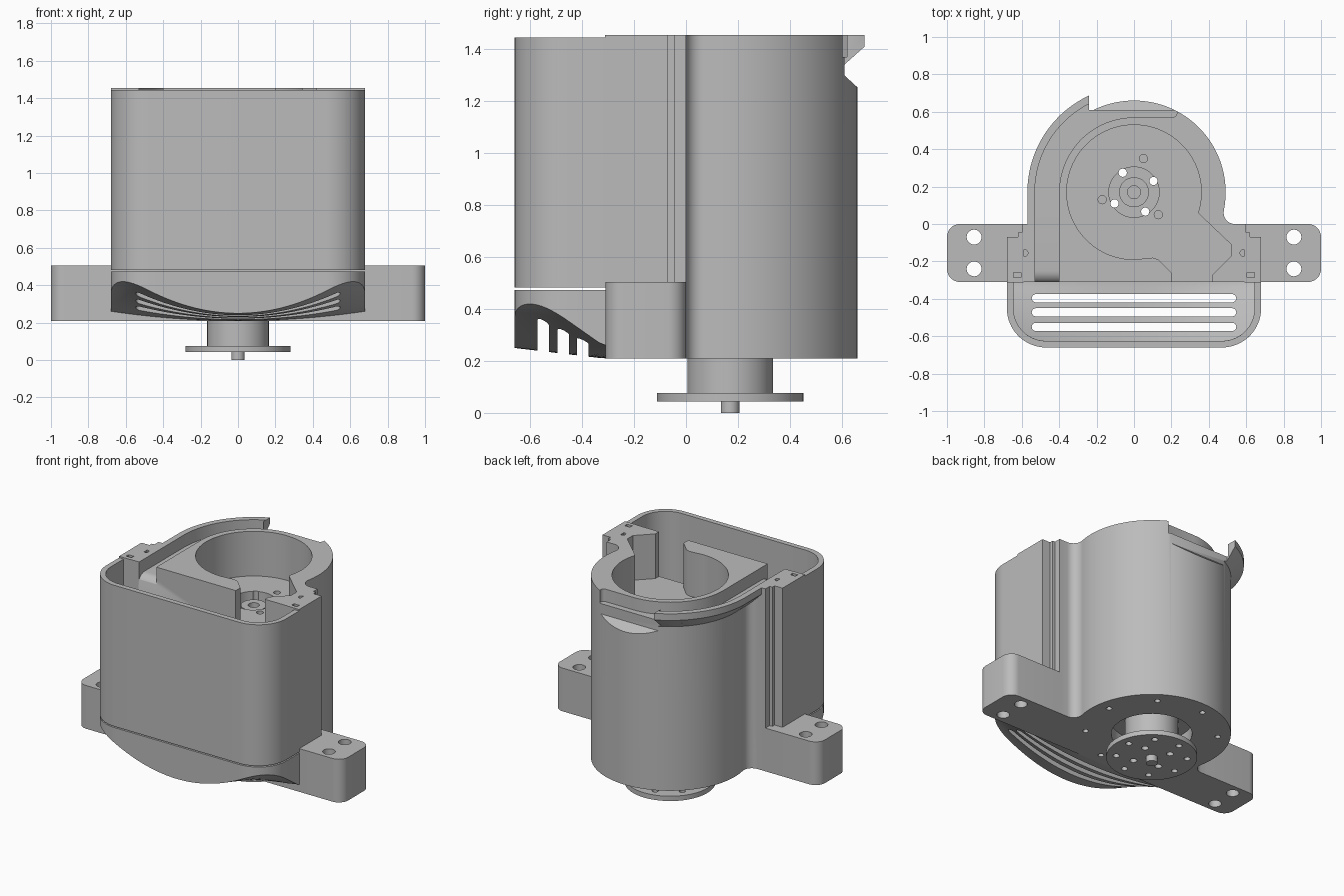
import bpy, bmesh, math
from mathutils import Matrix

cube = bpy.data.objects.get("Cube")
if cube:
    bpy.data.objects.remove(cube, do_unlink=True)

grey = bpy.data.materials.new("plain_grey")
grey.use_nodes = True
grey.diffuse_color = (0.5, 0.5, 0.5, 1)
grey.node_tree.nodes["Principled BSDF"].inputs["Base Color"].default_value = (0.5, 0.5, 0.5, 1)

CY = 0.17             # y of the round chamber axis
BASE, TOP = 0.21, 1.455


def finish(name, bm):
    bmesh.ops.remove_doubles(bm, verts=bm.verts, dist=1e-5)
    bmesh.ops.recalc_face_normals(bm, faces=bm.faces)
    mesh = bpy.data.meshes.new(name)
    bm.to_mesh(mesh)
    bm.free()
    ob = bpy.data.objects.new(name, mesh)
    bpy.context.collection.objects.link(ob)
    mesh.materials.append(grey)
    return ob


def prism(name, pts, lo, hi, along_x=False):
    """Extrude an outline along z, or a y-z outline along x."""
    bm = bmesh.new()
    place = (lambda p, h: (h, p[0], p[1])) if along_x else (lambda p, h: (p[0], p[1], h))
    low = [bm.verts.new(place(p, lo)) for p in pts]
    high = [bm.verts.new(place(p, hi)) for p in pts]
    bm.faces.new(low)
    bm.faces.new(high)
    for i in range(len(pts)):
        j = (i + 1) % len(pts)
        bm.faces.new((low[i], low[j], high[j], high[i]))
    return finish(name, bm)


def arc(cx, cy, r, a, b, n=16):
    angles = [math.radians(a + (b - a) * i / n) for i in range(n + 1)]
    return [(cx + r * math.cos(t), cy + r * math.sin(t)) for t in angles]


def cyl(name, x, y, r, lo, hi, n=32):
    return prism(name, arc(x, y, r, 0, 360 - 360 / n, n - 1), lo, hi)


def box(name, x0, x1, y0, y1, z0, z1):
    return prism(name, [(x0, y0), (x1, y0), (x1, y1), (x0, y1)], z0, z1)


def boolean(ob, other, op="DIFFERENCE"):
    mod = ob.modifiers.new(op, "BOOLEAN")
    mod.operation, mod.object, mod.solver = op, other, "EXACT"
    other.hide_render = True
    bpy.context.view_layer.objects.active = ob
    bpy.ops.object.modifier_apply(modifier=mod.name)
    bpy.data.objects.remove(other, do_unlink=True)


def drill(ob, spots, r, lo, hi):
    for x, y in spots:
        boolean(ob, cyl("drill", x, y, r, lo, hi, 20))


def ring(r, n, start=0):
    return [(r * math.cos(math.radians(start + 360 * i / n)),
             CY + r * math.sin(math.radians(start + 360 * i / n))) for i in range(n)]


def mirrored(pts):
    return pts + [(-x, y) for x, y in reversed(pts)]


# Main body: round chamber flowing into a square front block
half = [(0.6, -0.31), (0.6, 0)] + arc(0.539, 0.06, 0.06, 270, 168.5, 8)
half += arc(0, CY, 0.49, -11, 89, 36)
body = prism("main_body", mirrored(half), BASE, TOP)

# Overhanging rim on the right-hand edge of the chamber, lofted along its path
section = [(0.45, 1.31), (0.49, 1.33), (0.57, 1.41), (0.57, TOP), (0.45, TOP)]
bm = bmesh.new()
rows = []
for a in [115 + 65 * i / 28 for i in range(29)] + [None]:
    t = math.radians(180 if a is None else a)
    y0 = -0.3 if a is None else CY
    rows.append([bm.verts.new((r * math.cos(t), y0 + r * math.sin(t), z)) for r, z in section])
for p, q in zip(rows, rows[1:]):
    for i in range(5):
        j = (i + 1) % 5
        bm.faces.new((p[i], p[j], q[j], q[i]))
bm.faces.new(rows[0])
bm.faces.new(rows[-1])
boolean(body, finish("rim", bm), "UNION")

# Cable channel, its rounded drop at the front, and the notch at the back
channel = [(-0.53, -0.35)] + arc(0, CY, 0.53, 180, 117, 28) + [(-0.24, 0.62)]
channel += arc(0.205, 0.595, 0.025, 90, -90, 8) + arc(0, CY, 0.4, 90, 180, 28) + [(-0.4, -0.35)]
boolean(body, prism("channel", channel, 1.37, 1.6))
drop = [(-0.25, 1.39), (-0.35, 1.39), (-0.35, 1.3)] + arc(-0.25, 1.3, 0.07, 180, 90, 8)
boolean(body, prism("drop", drop, -0.53, -0.4, True))
notch = [(0.61, 1.6), (0.61, 1.3), (0.67, 1.245), (0.8, 1.245), (0.8, 1.6)]
boolean(body, prism("notch", notch, -0.24, 0.3, True))

# Impeller pocket with its outlet to the front
pocket = arc(0, CY, 0.36, -18, 270, 60)
pocket += [(0.1, -0.18), (0.13, -0.19), (0.2, -0.26), (0.2, -0.35), (0.42, -0.35),
           (0.42, -0.27), (0.52, -0.17), (0.52, -0.11)]
boolean(body, prism("pocket", pocket, 1.15, 1.6))
boolean(body, cyl("motor_recess", 0, CY, 0.135, 0.95, 1.3, 48))
boolean(body, cyl("underside_recess", 0, CY, 0.25, 0.1, 0.3, 48))
drill(body, [(0.05, 0.35), (0.13, 0.05), (-0.17, 0.13)], 0.022, 1.05, 1.3)
drill(body, ring(0.12, 4, 30), 0.022, 0.1, 1.3)
drill(body, ring(0.41, 8, 10), 0.018, 0.1, 0.26)
drill(body, [(s * 0.585, -0.155) for s in (1, -1)], 0.018, 1.38, 1.6)

# Mounting ears and the vertical side blocks with clip notches
for s, side in ((1, "left"), (-1, "right")):
    ear = [(0.58, -0.31)] + arc(0.93, -0.24, 0.07, 270, 360, 8)
    ear += arc(0.93, -0.07, 0.07, 0, 90, 8) + [(0.58, 0)]
    ob = prism(side + "_mounting_ear", [(s * x, y) for x, y in ear], BASE, 0.505)
    drill(ob, [(s * 0.855, -0.07), (s * 0.855, -0.24)], 0.04, 0, 1)
    block = [(0.59, -0.312), (0.68, -0.312), (0.68, -0.07), (0.62, -0.07), (0.62, -0.045), (0.59, -0.045)]
    ob = prism(side + "_side_block", [(s * x, y) for x, y in block], 0.5, TOP)
    boolean(ob, box("clip", s * 0.625 - 0.02, s * 0.625 + 0.02, -0.285, -0.26, 1.38, 1.6))


# Front shell: thin rounded wall around the open front cavity
def shell_outline(inset, back):
    r = 0.21 - inset
    return mirrored([(0, -0.66 + inset)] + arc(0.47, -0.45, r, 270, 360, 16) + [(0.68 - inset, back)])[1:]


shell = prism("front_shell", shell_outline(0, -0.31), 0.482, 1.445)
boolean(shell, prism("cavity", shell_outline(0.035, -0.2), 0.3, 1.6))


# Grille bowl: underside rises toward the front corners
def bowl(name, inset, lift, top, back):
    bm = bmesh.new()
    n, m = 20, 32
    low, high = [], []
    front, r = -0.66 + inset, 0.21 - inset
    for i in range(n + 1):
        y = back + (front - back) * math.sin(math.pi / 2 * i / n)
        d = max(0, -0.45 - y)
        w = 0.47 + math.sqrt(max(0, r * r - d * d))
        t = max(0, (-0.32 - y) / 0.34)
        a, b = [], []
        for k in range(m + 1):
            x = w * (2 * k / m - 1)
            u = (x / 0.68) ** 2
            z = BASE + 0.04 * t + 0.05 * u + 0.2 * t * u + lift
            a.append(bm.verts.new((x, y, z)))
            b.append(bm.verts.new((x, y, top)))
        low.append(a)
        high.append(b)
    for g in (low, high):
        for p, q in zip(g, g[1:]):
            for k in range(m):
                bm.faces.new((p[k], p[k + 1], q[k + 1], q[k]))
    edges = [(low[0], high[0]), (low[-1], high[-1])]
    edges += [([g[k] for g in low], [g[k] for g in high]) for k in (0, -1)]
    for p, q in edges:
        for k in range(len(p) - 1):
            bm.faces.new((p[k], p[k + 1], q[k + 1], q[k]))
    return finish(name, bm)


grille = bowl("grille_bowl", 0, 0, 0.474, -0.308)
boolean(grille, bowl("bowl_cavity", 0.035, 0.035, 0.7, -0.25))
for y in (-0.397, -0.472, -0.55):
    slot = arc(0.525, y, 0.022, -90, 90, 8) + arc(-0.525, y, 0.022, 90, 270, 8)
    boolean(grille, prism("slot", slot, 0, 0.7))

# Motor hub, drive flange and shaft
motor = cyl("motor_hub", 0, CY, 0.08, 0.94, 1.12)
drill(motor, [(0, CY)], 0.035, 1.0, 1.3)
drum = cyl("lower_hub", 0, CY, 0.165, 0.075, 0.31, 64)
flange = cyl("drive_flange", 0, CY, 0.282, 0.043, 0.076, 64)
drill(drum, ring(0.12, 4, 30), 0.022, 0, 0.5)
drill(flange, ring(0.12, 4, 30), 0.022, 0, 0.5)
drill(flange, ring(0.22, 8, 10), 0.02, 0, 0.5)
cyl("shaft", 0, CY, 0.036, 0, 0.05)

# Smooth shading with sharp edges kept
for ob in list(bpy.context.scene.objects):
    if ob.type == "MESH" and ob.data.materials and ob.data.materials[0] == grey:
        bpy.ops.object.select_all(action="DESELECT")
        ob.select_set(True)
        bpy.context.view_layer.objects.active = ob
        bpy.ops.object.shade_smooth_by_angle(angle=math.radians(30))
